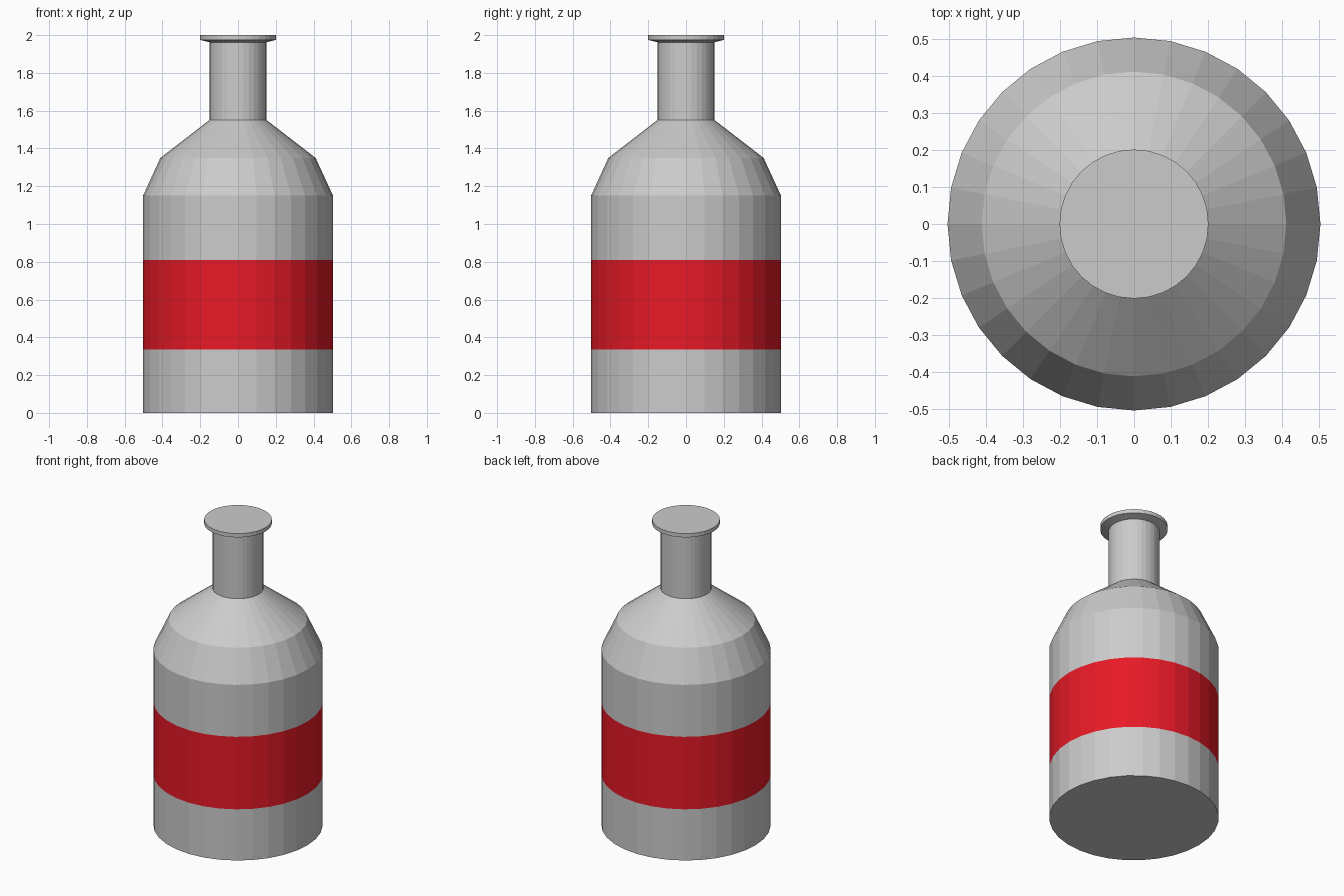
import bpy, bmesh
from math import cos, sin, tau

if "Cube" in bpy.data.objects:
    bpy.data.objects.remove(bpy.data.objects["Cube"])

SIDES = 32

# Bottle outline from base to lip: (radius, height)
profile = [(0.503, 0), (0.503, 0.335), (0.503, 0.81), (0.503, 1.15),
           (0.411, 1.35), (0.151, 1.55), (0.151, 1.962),
           (0.201, 1.975), (0.201, 2.0)]
LABEL_BAND = 1  # profile segment that carries the red label


def lathe(name, outline, materials, coloured_band):
    bm = bmesh.new()
    rings = [[bm.verts.new((r * cos(tau * i / SIDES), r * sin(tau * i / SIDES), z))
              for i in range(SIDES)] for r, z in outline]
    for band, (low, high) in enumerate(zip(rings, rings[1:])):
        for i in range(SIDES):
            j = (i + 1) % SIDES
            face = bm.faces.new((low[i], low[j], high[j], high[i]))
            face.material_index = int(band == coloured_band)
    # Base and top caps
    bm.faces.new(rings[0][::-1])
    bm.faces.new(rings[-1])
    mesh = bpy.data.meshes.new(name)
    bm.to_mesh(mesh)
    bm.free()
    for m in materials:
        mesh.materials.append(m)
    obj = bpy.data.objects.new(name, mesh)
    bpy.context.collection.objects.link(obj)
    return obj


def material(name, colour):
    m = bpy.data.materials.new(name)
    m.diffuse_color = colour
    m.use_nodes = True
    m.node_tree.nodes["Principled BSDF"].inputs["Base Color"].default_value = m.diffuse_color
    return m


# Grey bottle with a flush red label band
glass = material("bottle_grey", (0.8, 0.8, 0.8, 1))
red = material("label_red", (0.8, 0.01, 0.02, 1))
lathe("bottle", profile, [glass, red], LABEL_BAND)
